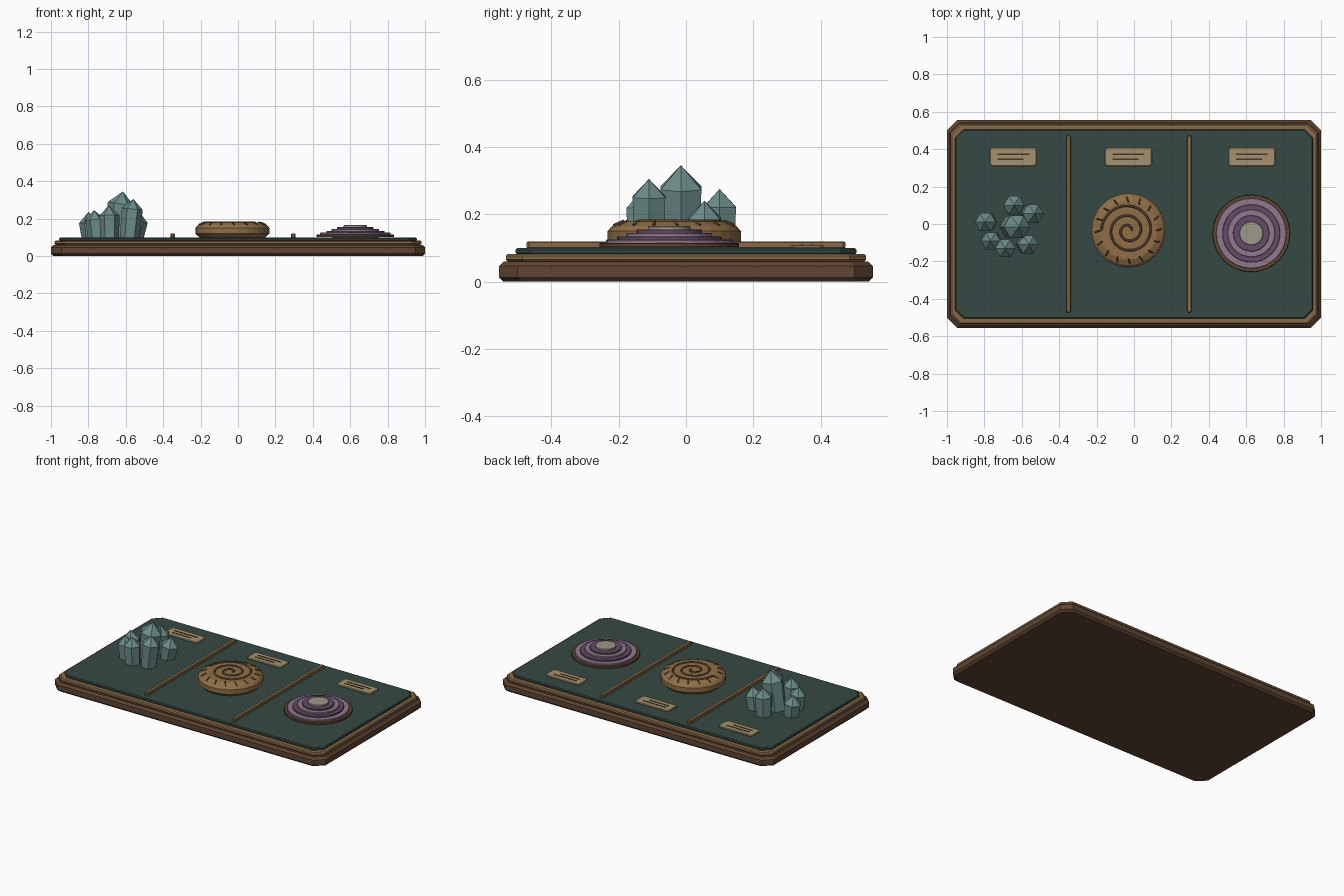
import bpy, bmesh, math
from mathutils import Vector

cube = bpy.data.objects.get("Cube")
if cube:
    bpy.data.objects.remove(cube, do_unlink=True)


def material(name, r, g, b):
    """Flat material from sRGB bytes, stored as linear values."""
    col = [((c / 255 + 0.055) / 1.055) ** 2.4 for c in (r, g, b)] + [1.0]
    m = bpy.data.materials.new(name)
    m.use_nodes = True
    m.diffuse_color = col
    m.node_tree.nodes["Principled BSDF"].inputs["Base Color"].default_value = col
    return m


dark_wood = material("dark_wood", 96, 69, 50)
trim_wood = material("trim_wood", 136, 106, 72)
felt = material("green_felt", 53, 73, 67)
crystal_mat = material("teal_crystal", 108, 140, 136)
fossil_mat = material("fossil_tan", 143, 110, 70)
ink = material("dark_ink", 66, 54, 40)
plaque_mat = material("plaque_cream", 165, 144, 108)
lilac = material("agate_lilac", 146, 120, 142)
plum = material("agate_plum", 100, 76, 104)
core_mat = material("agate_core", 158, 152, 136)


def loft(name, rings, mat):
    """Closed solid through a stack of equally sized point rings."""
    bm = bmesh.new()
    loops = [[bm.verts.new(p) for p in ring] for ring in rings]
    n = len(loops[0])
    for a, b in zip(loops, loops[1:]):
        for i in range(n):
            j = (i + 1) % n
            bm.faces.new((a[i], a[j], b[j], b[i]))
    bm.faces.new(loops[0][::-1])
    bm.faces.new(loops[-1])
    bmesh.ops.remove_doubles(bm, verts=bm.verts, dist=1e-5)
    bmesh.ops.recalc_face_normals(bm, faces=bm.faces)
    me = bpy.data.meshes.new(name)
    bm.to_mesh(me)
    bm.free()
    me.materials.append(mat)
    ob = bpy.data.objects.new(name, me)
    bpy.context.collection.objects.link(ob)
    return ob


def slab(name, x, y, hx, hy, z0, z1, cut, bevel, mat):
    """Rectangular board with clipped corners and bevelled rims."""
    def ring(inset, z):
        a, b, c = hx - inset, hy - inset, cut
        pts = [(a, c - b), (a, b - c), (a - c, b), (c - a, b),
               (-a, b - c), (-a, c - b), (c - a, -b), (a - c, -b)]
        return [(x + px, y + py, z) for px, py in pts]
    return loft(name, [ring(bevel, z0), ring(0, z0 + bevel),
                       ring(0, z1 - bevel), ring(bevel, z1)], mat)


def lathe(name, x, y, profile, sides, mat):
    angles = [2 * math.pi * i / sides for i in range(sides)]
    return loft(name, [[(x + r * math.cos(a), y + r * math.sin(a), z) for a in angles]
                       for r, z in profile], mat)


# Display board: base, trim and felt panel
slab("base_board", 0, 0, 1.0, 0.555, 0, 0.06, 0.055, 0.013, dark_wood)
slab("trim_board", 0, 0, 0.98, 0.535, 0.06, 0.083, 0.05, 0.006, trim_wood)
slab("felt_panel", 0, 0, 0.956, 0.506, 0.081, 0.1, 0.045, 0.005, felt)

# Dividers between the three bays
for side, x in (("right", -0.35), ("left", 0.295)):
    slab(side + "_divider", x, 0, 0.012, 0.473, 0.098, 0.12, 0.006, 0.003, trim_wood)

# Label plates with two printed strips each
for name, x in (("crystal", -0.645), ("fossil", -0.03), ("agate", 0.63)):
    slab(name + "_label", x, 0.36, 0.125, 0.049, 0.099, 0.109, 0.009, 0.003, plaque_mat)
    slab(name + "_upper_strip", x, 0.374, 0.085, 0.004, 0.108, 0.111, 0.001, 0, ink)
    slab(name + "_lower_strip", x - 0.015, 0.346, 0.07, 0.004, 0.108, 0.111, 0.001, 0, ink)

# Crystal cluster: leaning hexagonal prisms with pointed tips
# base x, tip x, y, tip height, radius
crystals = [(-0.655, -0.615, -0.015, 0.345, 0.07),
            (-0.58, -0.56, -0.11, 0.305, 0.056),
            (-0.555, -0.53, 0.055, 0.24, 0.056),
            (-0.645, -0.64, 0.1, 0.275, 0.056),
            (-0.785, -0.80, 0.01, 0.235, 0.056),
            (-0.755, -0.77, -0.09, 0.245, 0.052),
            (-0.685, -0.69, -0.13, 0.27, 0.054)]
for i, (bx, tx, y, top, r) in enumerate(crystals):
    foot, tip = Vector((bx, y, 0.098)), Vector((tx, y, top))
    shoulder = foot.lerp(tip, 1 - 0.95 * r / (top - 0.098))
    slope = (tx - bx) / (top - 0.098)

    def hexagon(center, radius, lean):
        pts = []
        for k in range(6):
            a = math.pi * k / 3
            dx = radius * math.cos(a)
            pts.append(center + Vector((dx, radius * math.sin(a), -dx * lean)))
        return pts
    loft(f"crystal_{i + 1}", [hexagon(foot, r * 0.92, 0), hexagon(shoulder, r, slope),
                              hexagon(tip, 0.0005, 0)], crystal_mat)

# Coiled fossil: round body, raised spiral and short ribs
fx, fy = -0.03, -0.035
lathe("fossil_body", fx, fy, [(0.175, 0.099), (0.198, 0.12), (0.198, 0.15),
                              (0.185, 0.165), (0.155, 0.179), (0.001, 0.179)], 32, fossil_mat)


def tube(name, points, radius, mat):
    cu = bpy.data.curves.new(name, "CURVE")
    cu.dimensions = "3D"
    cu.bevel_depth = radius
    cu.bevel_resolution = 1
    cu.use_fill_caps = True
    sp = cu.splines.new("POLY")
    sp.points.add(len(points) - 1)
    for p, co in zip(sp.points, points):
        p.co = (*co, 1)
    cu.materials.append(mat)
    ob = bpy.data.objects.new(name, cu)
    bpy.context.collection.objects.link(ob)


def polar(r, a, z):
    return (fx + r * math.cos(a), fy + r * math.sin(a), z)


turns, steps = 2.5, 80
tube("fossil_spiral", [polar(0.015 + 0.13 * t / steps, 2 * math.pi * turns * t / steps, 0.18)
                       for t in range(steps + 1)], 0.006, dark_wood)
for k in range(16):
    a = 2 * math.pi * k / 16
    tube(f"fossil_rib_{k + 1}", [polar(0.15, a, 0.181), polar(0.18, a + 0.05, 0.168)],
         0.004, dark_wood)

# Banded agate: stepped discs, narrowing upward
bands = [("rim", 0.207, dark_wood), ("outer_band", 0.188, lilac), ("second_band", 0.155, plum),
         ("third_band", 0.127, lilac), ("inner_band", 0.097, plum), ("core", 0.063, core_mat)]
for i, (name, r, mat) in enumerate(bands):
    top = 0.115 + 0.01 * i
    lathe("agate_" + name, 0.627, -0.05, [(r, max(0.099, top - 0.012)), (r, top - 0.002),
                                          (r - 0.002, top)], 32, mat)
